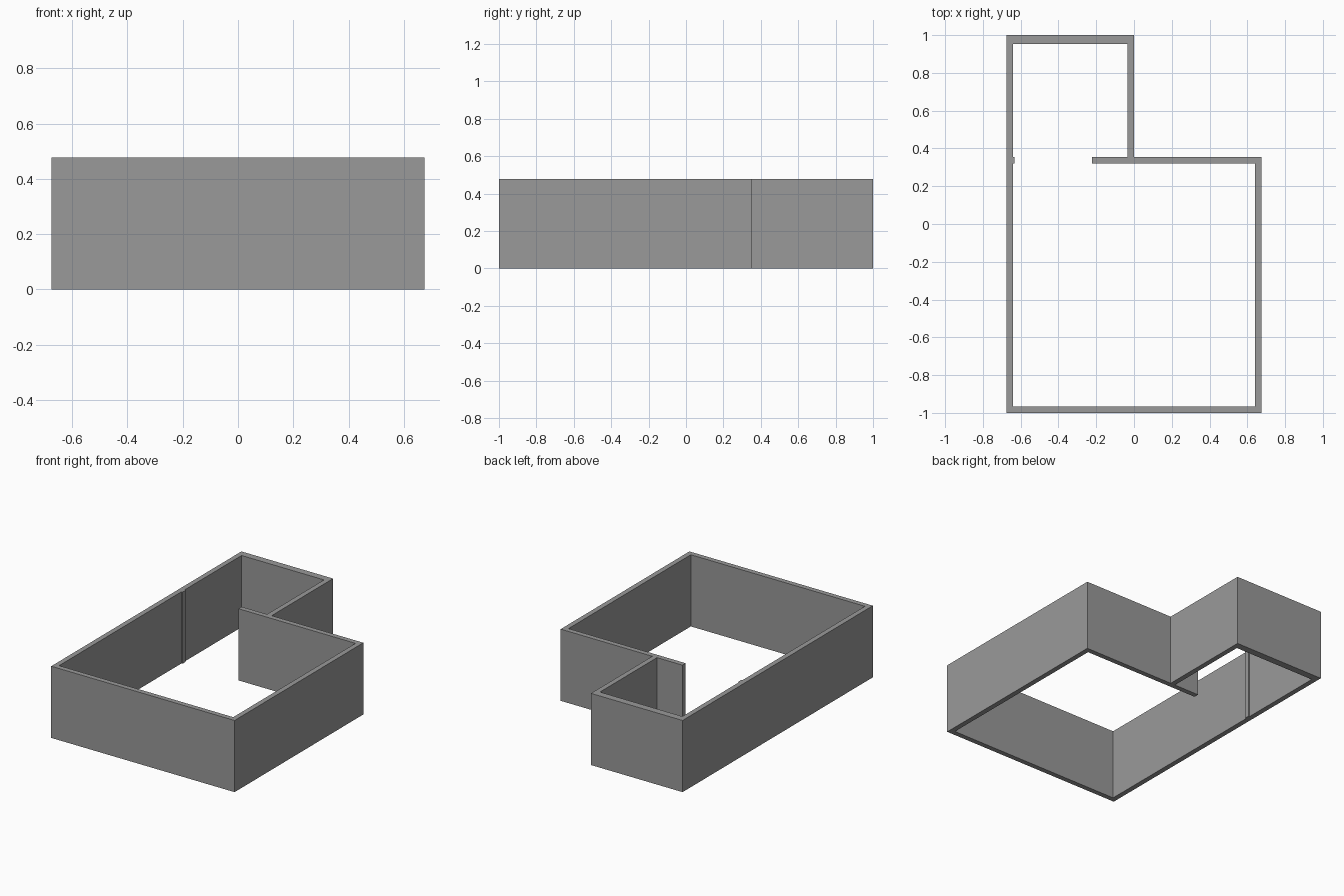
import bpy
import bmesh

if "Cube" in bpy.data.objects:
    bpy.data.objects.remove(bpy.data.objects["Cube"], do_unlink=True)

HEIGHT = 0.477
X, Y = 0.675, 1.0      # outer half extents
T = 0.034              # wall thickness
MID = 0.354            # back face of the partition
ANNEX = 0.0            # outer face of the annex side wall

plaster = bpy.data.materials.new("wall_grey")
plaster.use_nodes = True
grey = (0.32, 0.32, 0.32, 1)
plaster.diffuse_color = grey
plaster.node_tree.nodes["Principled BSDF"].inputs["Base Color"].default_value = grey


def wall(name, outline):
    """Upright wall extruded from a floor-plan outline."""
    bm = bmesh.new()
    base = bm.faces.new([bm.verts.new((x, y, 0)) for x, y in outline])
    top = bmesh.ops.extrude_face_region(bm, geom=[base], use_keep_orig=True)
    for item in top["geom"]:
        if isinstance(item, bmesh.types.BMVert):
            item.co.z = HEIGHT
    bmesh.ops.recalc_face_normals(bm, faces=bm.faces)
    mesh = bpy.data.meshes.new(name)
    bm.to_mesh(mesh)
    bm.free()
    mesh.materials.append(plaster)
    obj = bpy.data.objects.new(name, mesh)
    bpy.context.collection.objects.link(obj)


# Main room: one continuous run from the door stub round to the partition end
wall("main_room_walls", [
    (-X, MID), (-X, -Y), (X, -Y), (X, MID),
    (-0.222, MID), (-0.222, MID - T), (X - T, MID - T), (X - T, -Y + T),
    (-X + T, -Y + T), (-X + T, MID - T), (-0.633, MID - T), (-0.633, MID),
])

# Annex: three walls behind the partition, open towards the main room
wall("annex_walls", [
    (-X, MID), (-X + T, MID), (-X + T, Y - 0.047), (ANNEX - T, Y - 0.047),
    (ANNEX - T, MID), (ANNEX, MID), (ANNEX, Y), (-X, Y),
])
